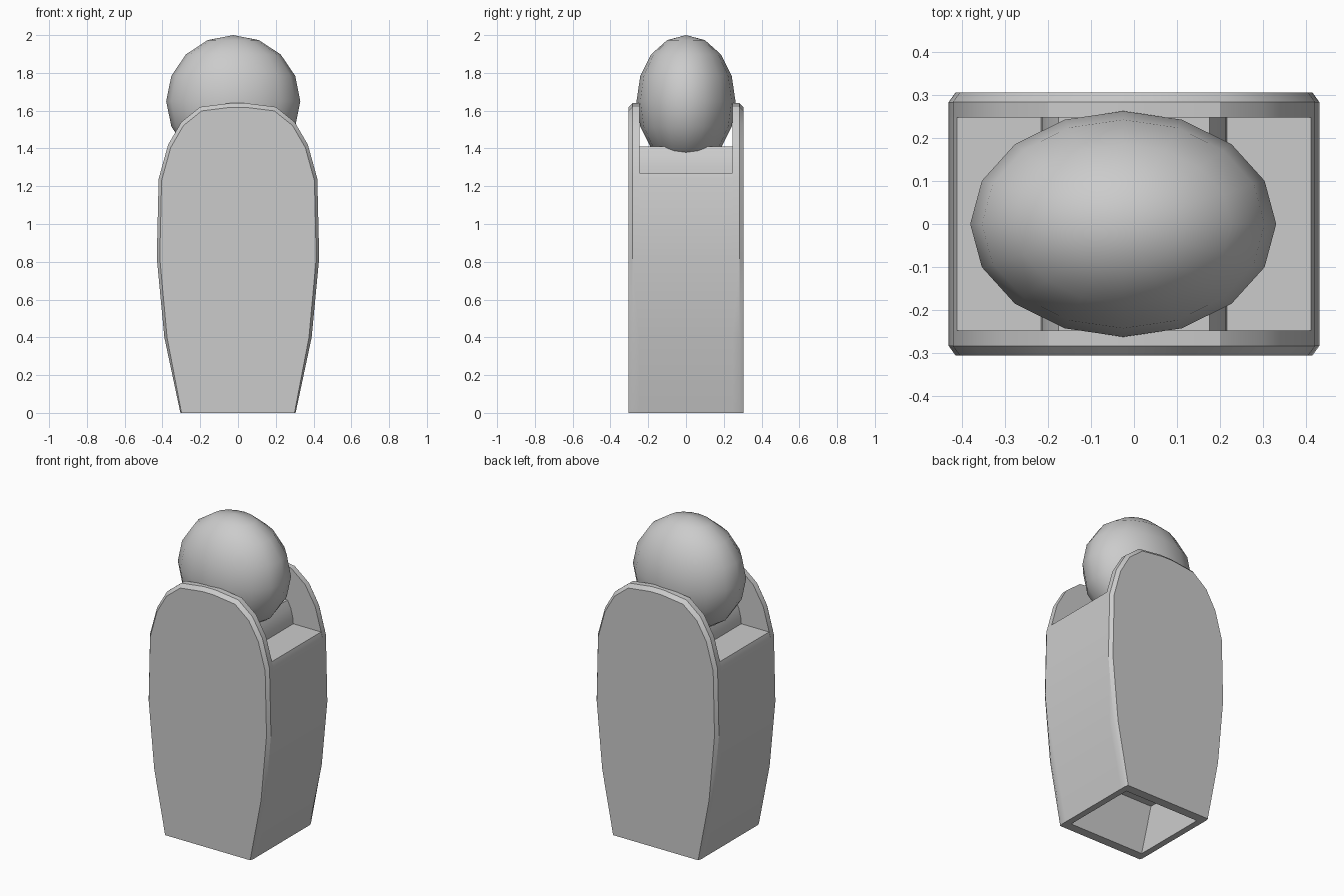
import bpy, math

if "Cube" in bpy.data.objects:
    bpy.data.objects.remove(bpy.data.objects["Cube"])

# Half outline of the body seen from the front: (x, z) going up
SIDE = [(0.305, 0), (0.39, 0.4), (0.43, 0.82), (0.42, 1.24)]
ARCH = [(0.37, 1.42), (0.30, 1.54), (0.20, 1.62), (0.04, 1.64)]
INNER, SHOULDER, OUTER = 0.247, 0.283, 0.305


def mirror(half):
    """Close a half outline with its reflection across x = 0."""
    return half + [(-x, z) for x, z in reversed(half)]


def loft(name, rings, caps=True):
    """Skin a list of (y, outline) rings; optionally cap both ends."""
    n = len(rings[0][1])
    verts = [(x, y, z) for y, ring in rings for x, z in ring]
    faces = [(k * n + i, k * n + (i + 1) % n, (k + 1) * n + (i + 1) % n, (k + 1) * n + i)
             for k in range(len(rings) - 1) for i in range(n)]
    if caps:
        faces += [tuple(reversed(range(n))),
                  tuple(range((len(rings) - 1) * n, len(rings) * n))]
    mesh = bpy.data.meshes.new(name)
    mesh.from_pydata(verts, [], faces)
    ob = bpy.data.objects.new(name, mesh)
    bpy.context.collection.objects.link(ob)
    bpy.context.view_layer.objects.active = ob
    bpy.ops.object.select_all(action='DESELECT')
    ob.select_set(True)
    bpy.ops.object.mode_set(mode='EDIT')
    bpy.ops.mesh.select_all(action='SELECT')
    bpy.ops.mesh.normals_make_consistent(inside=False)
    bpy.ops.object.mode_set(mode='OBJECT')
    bpy.ops.object.shade_smooth_by_angle(angle=math.radians(30))
    return ob


# Front and back arched plates with a chamfered outer rim
full = mirror(SIDE + ARCH)
inset = [(x * (0.98 if z == 0 else 0.963), z - 0.022 * max(0, (z - 0.9) / 0.74))
         for x, z in full]
for name, s in (("front_plate", -1), ("back_plate", 1)):
    loft(name, [(s * INNER, full), (s * SHOULDER, full), (s * OUTER, inset)])

# Core between the plates: flat shoulders on top, recess open at the bottom
core = mirror([(0.265, 0)] + SIDE + [(0.411, 1.27)])
core += [(-0.335, 0.34), (0.335, 0.34)]
loft("core", [(-INNER, core), (INNER, core)], caps=False)

# Rounded saddle that holds the ball
saddle = mirror([(0.217, 1.26), (0.212, 1.31), (0.198, 1.365), (0.175, 1.41)])
loft("saddle", [(-INNER, saddle), (INNER, saddle)])

# Ball flattened front to back
bpy.ops.mesh.primitive_uv_sphere_add(segments=16, ring_count=8, radius=1,
                                     location=(-0.025, 0, 1.65))
ball = bpy.context.object
ball.name = "ball"
ball.scale = (0.355, 0.262, 0.35)
bpy.ops.object.shade_smooth()
